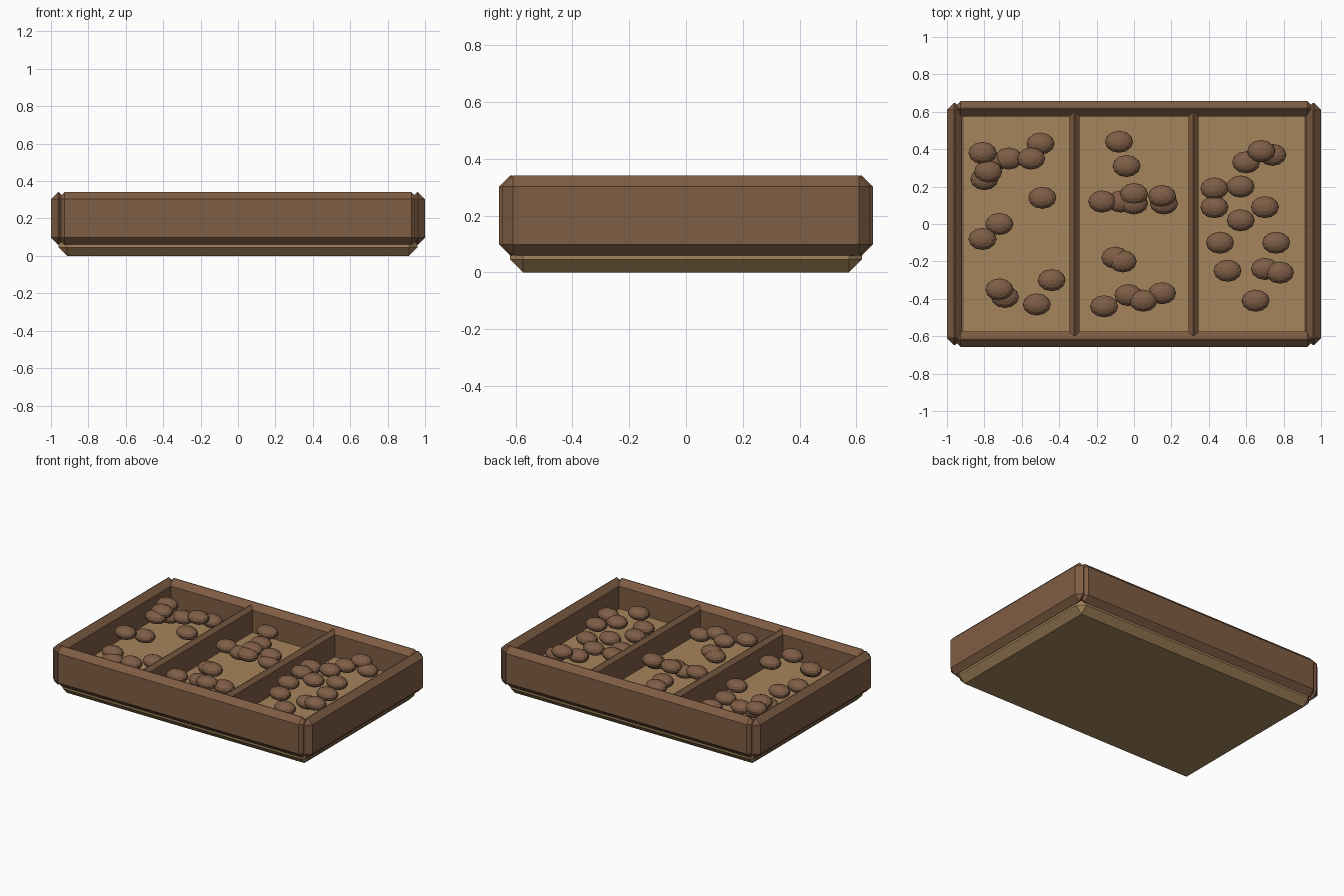
import bpy, bmesh
from mathutils import Matrix, Vector

cube = bpy.data.objects.get("Cube")
if cube:
    bpy.data.objects.remove(cube, do_unlink=True)


def make_material(name, colour):
    mat = bpy.data.materials.new(name)
    mat.use_nodes = True
    mat.diffuse_color = (*colour, 1)
    bsdf = mat.node_tree.nodes["Principled BSDF"]
    bsdf.inputs["Base Color"].default_value = (*colour, 1)
    bsdf.inputs["Roughness"].default_value = 0.8
    return mat


dark_wood = make_material("dark wood", (0.213, 0.11, 0.058))
pale_wood = make_material("pale wood", (0.38, 0.235, 0.107))
bean_brown = make_material("bean brown", (0.213, 0.112, 0.062))


def add_object(name, mesh, mat=None, location=(0, 0, 0)):
    obj = bpy.data.objects.new(name, mesh)
    obj.location = location
    if mat:
        mesh.materials.append(mat)
    bpy.context.collection.objects.link(obj)
    return obj


def board(name, low, high, mat, chamfer):
    """Plank between two corners with all edges chamfered."""
    low, high = Vector(low), Vector(high)
    size = high - low
    mesh = bpy.data.meshes.new(name)
    bm = bmesh.new()
    bmesh.ops.create_cube(bm, size=1, matrix=Matrix.Diagonal((*size, 1)))
    bm.to_mesh(mesh)
    bm.free()
    obj = add_object(name, mesh, mat, (low + high) / 2)
    bevel = obj.modifiers.new("chamfer", 'BEVEL')
    bevel.width = chamfer
    bevel.segments = 1
    bevel.limit_method = 'NONE'
    return obj


# Thick tray base
board("tray_floor", (-0.96, -0.62, 0), (0.96, 0.62, 0.148), pale_wood, 0.046)

# Outer walls and inner dividers
WALL_LOW, WALL_HIGH = 0.06, 0.341
for side, label in ((-1, "right"), (1, "left")):
    x = side * 0.96
    board(label + "_wall", (x - 0.04, -0.648, WALL_LOW), (x + 0.04, 0.648, WALL_HIGH),
          dark_wood, 0.038)
    x = side * 0.318
    board(label + "_divider", (x - 0.026, -0.62, 0.07), (x + 0.026, 0.62, 0.327),
          dark_wood, 0.024)
for side, label in ((-1, "front"), (1, "back")):
    y = side * 0.617
    board(label + "_wall", (-0.965, y - 0.041, WALL_LOW), (0.965, y + 0.041, WALL_HIGH),
          dark_wood, 0.038)

# One faceted bean mesh shared by all beans
bean_mesh = bpy.data.meshes.new("bean")
bm = bmesh.new()
bmesh.ops.create_uvsphere(bm, u_segments=12, v_segments=8, radius=1,
                          matrix=Matrix.Diagonal((0.075, 0.059, 0.043, 1)))
bm.to_mesh(bean_mesh)
bm.free()
bean_mesh.materials.append(bean_brown)

# Bean centres in each compartment
beans = {
    "right": [(-.81, .38, .28), (-.78, .28, .28), (-.8, .24, .25), (-.67, .35, .24),
              (-.55, .35, .27), (-.5, .43, .23), (-.49, .14, .26), (-.72, 0, .23),
              (-.81, -.08, .26), (-.72, -.35, .25), (-.69, -.39, .22),
              (-.52, -.43, .26), (-.44, -.3, .24), (-.76, .33, .23)],
    "middle": [(-.08, .44, .26), (-.04, .31, .24), (-.17, .12, .26), (-.07, .12, .24),
               (0, .11, .25), (0, .16, .27), (.16, .11, .24), (.15, .15, .27),
               (-.1, -.18, .24), (-.06, -.2, .25), (-.16, -.44, .27),
               (-.03, -.38, .25), (.05, -.41, .27), (.15, -.37, .25)],
    "left": [(.6, .33, .25), (.74, .37, .24), (.68, .39, .28), (.43, .19, .25),
             (.57, .2, .26), (.43, .09, .25), (.57, .02, .26), (.7, .09, .25),
             (.46, -.1, .26), (.76, -.1, .26), (.5, -.25, .25), (.7, -.24, .24),
             (.78, -.26, .26), (.65, -.41, .25)],
}
for label, places in beans.items():
    for i, place in enumerate(places):
        add_object(f"{label}_bean_{i + 1}", bean_mesh, location=place)
